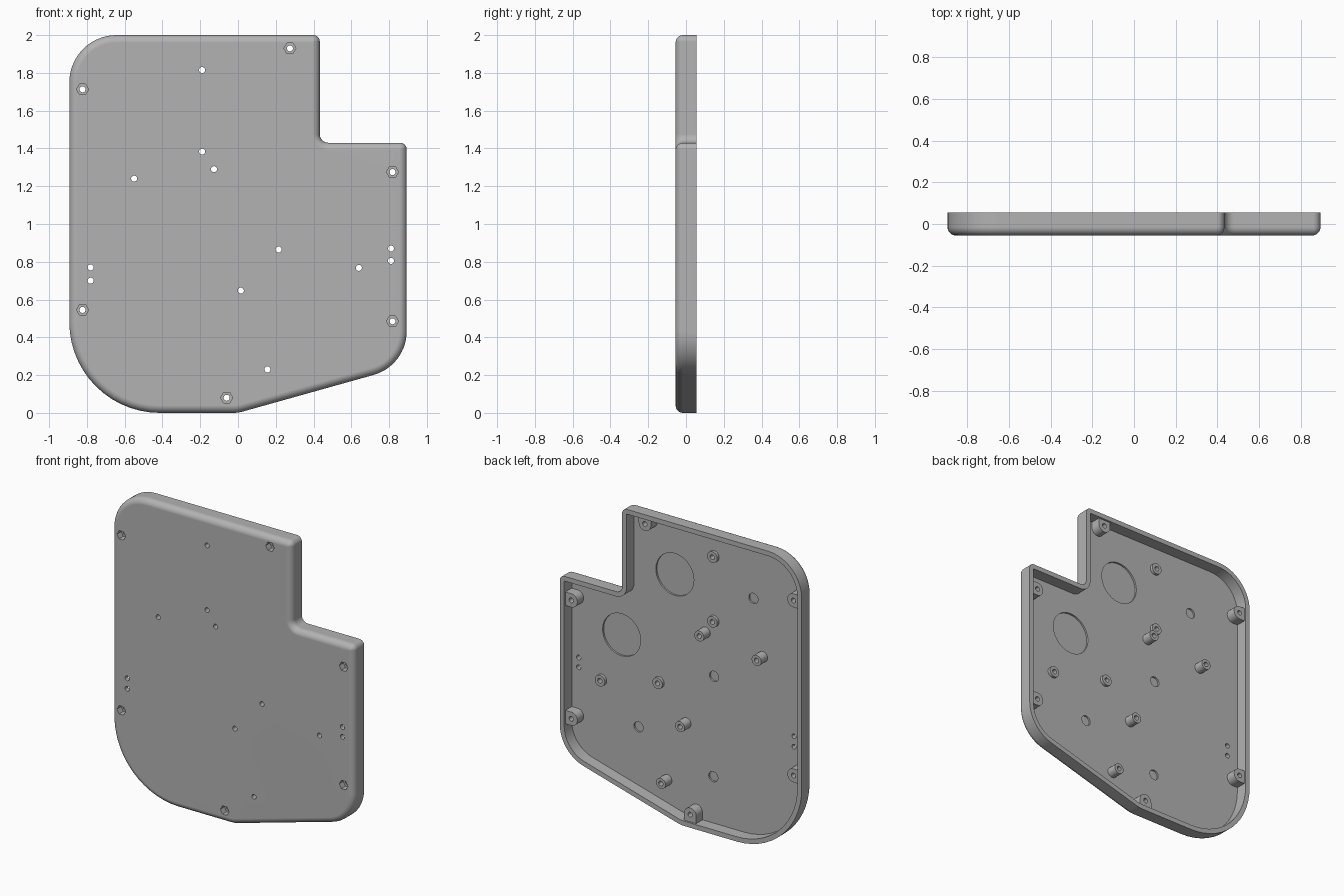
import bpy, bmesh, math
from mathutils import Vector

cube = bpy.data.objects.get("Cube")
if cube:
    bpy.data.objects.remove(cube, do_unlink=True)

FRONT, BACK, FLOOR = -0.055, 0.055, -0.025
WALL, FILLET = 0.032, 0.04

grey = bpy.data.materials.new("matte grey")
grey.use_nodes = True
grey.diffuse_color = (0.45, 0.45, 0.45, 1)
grey.node_tree.nodes["Principled BSDF"].inputs["Base Color"].default_value = (0.45, 0.45, 0.45, 1)

# Plate outline: x, z, corner radius (counter-clockwise seen from the front)
CORNERS = [(-0.893, 0, 0.48), (0, 0, 0.2), (0.893, 0.25, 0.24), (0.893, 1.43, 0.035),
           (0.433, 1.43, 0.045), (0.433, 2, 0.035), (-0.893, 2, 0.25)]


def outline(inset, steps=14):
    """Rounded outline moved inwards by a distance."""
    pts, n = [], len(CORNERS)
    for i, (x, z, r) in enumerate(CORNERS):
        p = Vector((x, z))
        u = (p - Vector(CORNERS[i - 1][:2])).normalized()
        v = (Vector(CORNERS[(i + 1) % n][:2]) - p).normalized()
        nu, nv = Vector((-u.y, u.x)), Vector((-v.y, v.x))
        miter = (nu + nv) / (1 + nu.dot(nv))
        turn = math.atan2(u.x * v.y - u.y * v.x, u.dot(v))
        s = 1 if turn > 0 else -1
        r = max(r - s * inset, 0.004)
        centre = p + miter * (inset + s * r)
        a0 = math.atan2(nu.y, nu.x)
        for k in range(steps + 1):
            a = a0 + turn * k / steps
            pts.append(centre - s * r * Vector((math.cos(a), math.sin(a))))
    return pts


def circle(x, z, r, sides=32, start=0.0):
    return [Vector((x + r * math.cos(start + math.tau * k / sides),
                    z + r * math.sin(start + math.tau * k / sides))) for k in range(sides)]


def loft(bm, rings):
    """Closed solid through (points, y) rings of equal length."""
    loops = [[bm.verts.new((p.x, y, p.y)) for p in pts] for pts, y in rings]
    n = len(loops[0])
    for a, b in zip(loops, loops[1:]):
        for k in range(n):
            bm.faces.new((a[k], a[(k + 1) % n], b[(k + 1) % n], b[k]))
    bm.faces.new(loops[0])
    bm.faces.new(loops[-1])


def make(name, solids):
    bm = bmesh.new()
    for rings in solids:
        loft(bm, rings)
    bmesh.ops.recalc_face_normals(bm, faces=bm.faces)
    mesh = bpy.data.meshes.new(name)
    bm.to_mesh(mesh)
    bm.free()
    mesh.materials.append(grey)
    obj = bpy.data.objects.new(name, mesh)
    bpy.context.collection.objects.link(obj)
    return obj


def prism(pts, y0, y1):
    return [(pts, y0), (pts, y1)]


def activate(obj):
    bpy.ops.object.select_all(action='DESELECT')
    obj.select_set(True)
    bpy.context.view_layer.objects.active = obj


def cut(obj, cutter):
    activate(obj)
    mod = obj.modifiers.new("cut", 'BOOLEAN')
    mod.operation, mod.solver, mod.object = 'DIFFERENCE', 'EXACT', cutter
    bpy.ops.object.modifier_apply(modifier=mod.name)


# Feature positions (x, z)
short_posts = [(-0.19, 1.815), (-0.19, 1.383), (0.215, 0.865), (0.64, 0.768)]
tall_posts = [(-0.127, 1.29), (-0.55, 1.24), (0.015, 0.647), (0.156, 0.23)]
plain_holes = [(0.81, 0.87), (0.81, 0.805), (-0.78, 0.77), (-0.78, 0.70)]
large_pockets = [(0.10, 1.615), (0.493, 1.107)]
small_pockets = [(-0.48, 1.61), (-0.19, 1.012), (0.368, 0.526), (-0.184, 0.341)]
# Screw bosses with the direction of the wall they join
bosses = [(0.275, 1.93, 0, 1), (-0.823, 1.713, -1, 0), (0.818, 1.275, 1, 0),
          (0.818, 0.485, 1, 0), (-0.823, 0.545, -1, 0), (-0.06, 0.08, 0, -1)]


def boss_profile(x, z, dx, dz, r=0.045, reach=0.05):
    """Half round facing inwards, square end buried in the wall."""
    a0 = math.atan2(dz, dx) + math.pi / 2
    pts = [Vector((x + r * math.cos(a0 + math.pi * k / 20),
                   z + r * math.sin(a0 + math.pi * k / 20))) for k in range(21)]
    out = Vector((dx, dz)) * reach
    return pts + [pts[-1] + out, pts[0] + out]


# Tray: outer wall, rounded front edge, then hollowed from the back
arc = [math.pi / 2 * k / 8 for k in range(9)]
tray_rings = [(outline(0), BACK)]
tray_rings += [(outline(FILLET * (1 - math.cos(a))), FRONT + FILLET * (1 - math.sin(a))) for a in arc]
tray = make("tray", [tray_rings])
hollow = make("hollow_cutter", [prism(outline(WALL), FLOOR, BACK + 0.1)])
posts = make("standoff_posts",
             [prism(circle(x, z, 0.037), FLOOR - 0.01, FLOOR + 0.02) for x, z in short_posts] +
             [prism(circle(x, z, 0.035), FLOOR - 0.01, FLOOR + 0.068) for x, z in tall_posts])
screw_bosses = make("screw_bosses", [prism(boss_profile(*b), FLOOR - 0.01, 0.042) for b in bosses])

# Cutters
pockets = make("pocket_cutter",
               [prism(circle(x, z, 0.14, 64), FLOOR - 0.012, FLOOR + 0.05) for x, z in large_pockets] +
               [prism(circle(x, z, 0.034), FLOOR - 0.012, FLOOR + 0.05) for x, z in small_pockets])
holes = make("hole_cutter",
             [prism(circle(x, z, 0.016, 24), -0.2, 0.2)
              for x, z in short_posts + tall_posts + plain_holes + [b[:2] for b in bosses]])
nuts = make("nut_cutter", [prism(circle(b[0], b[1], 0.032, 6), -0.2, -0.012) for b in bosses])

for cutter in (hollow, pockets, holes, nuts):
    cut(tray, cutter)
cut(posts, holes)
for cutter in (holes, nuts):
    cut(screw_bosses, cutter)
for cutter in (hollow, pockets, holes, nuts):
    bpy.data.objects.remove(cutter, do_unlink=True)

# Smooth curved walls, keep flat faces flat
for obj in (tray, posts, screw_bosses):
    activate(obj)
    bpy.ops.object.shade_smooth_by_angle(angle=math.radians(30))
    obj.modifiers.new("flat_faces", 'WEIGHTED_NORMAL').keep_sharp = True
